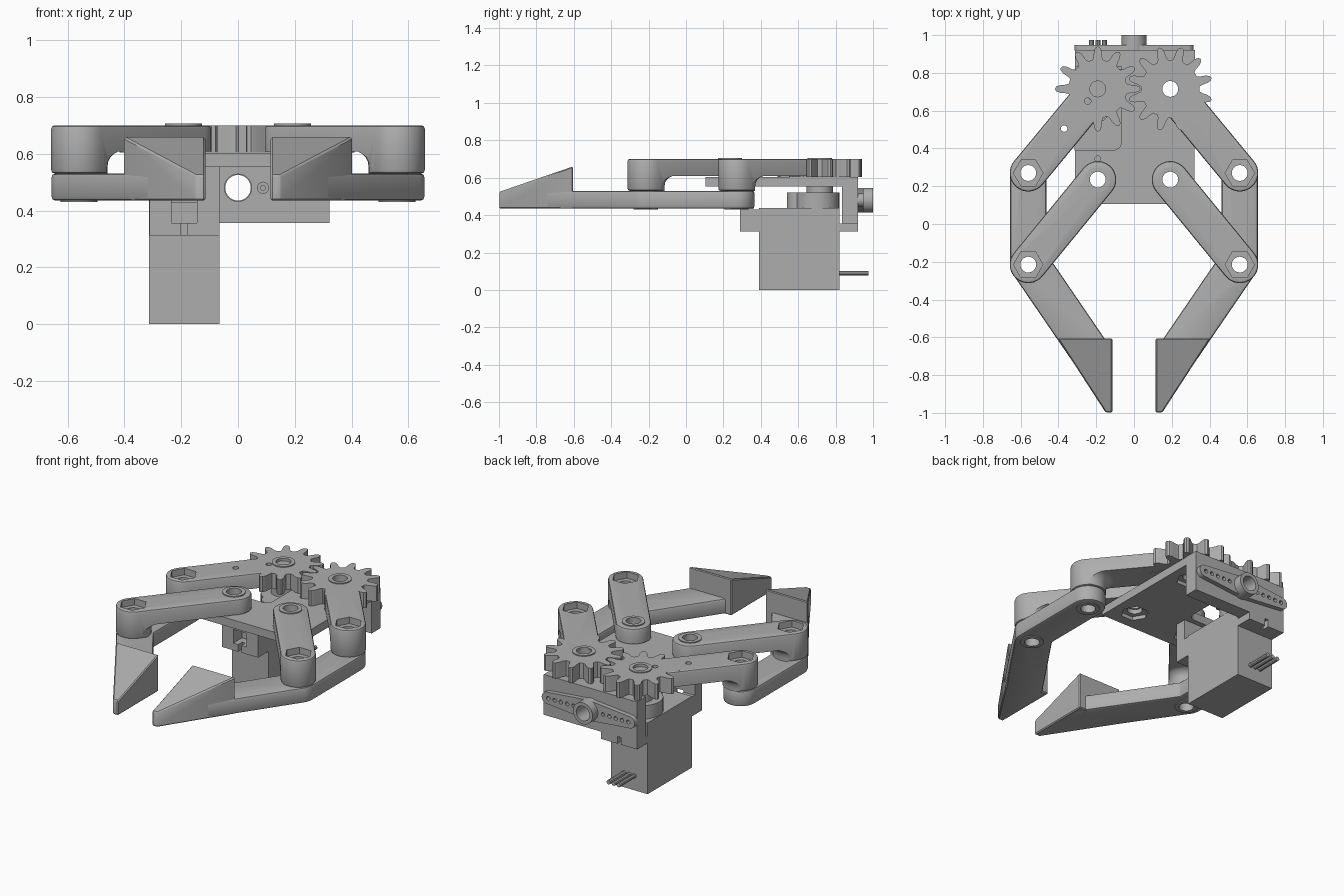
import bpy, bmesh, math
from mathutils import Vector, Matrix

if "Cube" in bpy.data.objects:
    bpy.data.objects.remove(bpy.data.objects["Cube"])

grey = bpy.data.materials.new("plain_grey")
grey.diffuse_color = (0.42, 0.42, 0.42, 1)
grey.use_nodes = True
grey.node_tree.nodes["Principled BSDF"].inputs["Base Color"].default_value = grey.diffuse_color


def make(name, bm):
    bmesh.ops.recalc_face_normals(bm, faces=bm.faces)
    me = bpy.data.meshes.new(name)
    bm.to_mesh(me)
    bm.free()
    ob = bpy.data.objects.new(name, me)
    bpy.context.collection.objects.link(ob)
    me.materials.append(grey)
    return ob


def apply(ob, mod):
    with bpy.context.temp_override(object=ob, active_object=ob, selected_objects=[ob]):
        bpy.ops.object.modifier_apply(modifier=mod.name)


def boolean(ob, tools, op='DIFFERENCE'):
    for t in tools:
        m = ob.modifiers.new("bool", 'BOOLEAN')
        m.operation, m.solver, m.object = op, 'EXACT', t
        apply(ob, m)
        bpy.data.objects.remove(t)
    return ob


def bevel(ob, w, seg=2):
    m = ob.modifiers.new("bevel", 'BEVEL')
    m.width, m.segments, m.limit_method, m.angle_limit = w, seg, 'ANGLE', math.radians(50)
    apply(ob, m)
    return ob


def prism(name, pts, z0, z1):
    bm = bmesh.new()
    lo = [bm.verts.new((x, y, z0)) for x, y in pts]
    # the top height may be a number or a rule in x, y
    hi = [bm.verts.new((x, y, z1(x, y) if callable(z1) else z1)) for x, y in pts]
    bm.faces.new(lo)
    bm.faces.new(hi)
    n = len(pts)
    for i in range(n):
        j = (i + 1) % n
        bm.faces.new((lo[i], lo[j], hi[j], hi[i]))
    return make(name, bm)


def box(name, x0, x1, y0, y1, z0, z1):
    return prism(name, [(x0, y0), (x1, y0), (x1, y1), (x0, y1)], z0, z1)


def arc(c, r, a0, a1, n=16):
    return [(c[0] + r * math.cos(math.radians(a0 + (a1 - a0) * i / n)),
             c[1] + r * math.sin(math.radians(a0 + (a1 - a0) * i / n))) for i in range(n + 1)]


def cyl(name, c, r, z0, z1, n=32):
    return prism(name, arc(c, r, 0, 360, n)[:-1], z0, z1)


def cyl_y(name, x, z, r, y0, y1, n=32):
    ob = cyl(name, (0, 0), r, -y1, -y0, n)
    ob.data.transform(Matrix.Translation((x, 0, z)) @ Matrix.Rotation(math.pi / 2, 4, 'X'))
    return ob


def ring(name, c, r, hole, z0, z1):
    return boolean(cyl(name, c, r, z0, z1), [cyl("cut", c, hole, z0 - .1, z1 + .1)])


def mirrored(ob, name):
    me = ob.data.copy()
    me.transform(Matrix.Scale(-1, 4, (1, 0, 0)))
    me.flip_normals()
    new = bpy.data.objects.new(name, me)
    bpy.context.collection.objects.link(new)
    return new


def gear_outline(c, offset, teeth=12):
    step, pts = 360 / teeth, []
    for i in range(teeth):
        for da, r in ((-10.5, .155), (-7.5, .172), (-5.8, .2), (-3.2, .22), (0, .226),
                      (3.2, .22), (5.8, .2), (7.5, .172), (10.5, .155)):
            a = math.radians(offset + i * step + da)
            pts.append((c[0] + r * math.cos(a), c[1] + r * math.sin(a)))
    return pts


GEAR, ELBOW, PIVOT, KNUCKLE = (-.192, .715), (-.56, .27), (-.192, .235), (-.56, -.215)
BOLT, R = .042, .098
Z_LINK, Z_TOP, Z_LOW, Z_FINGER = .608, .70, .435, .53


def link(name, a, b):
    """Flat bar from pivot a to a deep boss at b, with a rounded arch beneath."""
    d = Vector(b) - Vector(a)
    ang = math.degrees(math.atan2(d.y, d.x))
    body = prism(name, arc(b, R, ang - 90, ang + 90) + arc(a, R, ang + 90, ang + 270),
                 Z_FINGER, Z_TOP)
    bevel(body, .012)
    arch = box("arch", -.2, d.length + .3, -.2, .2, .4, Z_LINK)
    arch.data.transform(Matrix.Translation((a[0], a[1], 0)) @ Matrix.Rotation(math.radians(ang), 4, 'Z'))
    # stacked profile flares the boss into the bar
    bm = bmesh.new()
    prof = [(.1, .35), (.1, .55)] + [(.155 - .055 * math.cos(t * math.pi / 10),
            .555 + .055 * math.sin(t * math.pi / 10)) for t in range(1, 6)] + [(.155, .7)]
    rings = [[bm.verts.new((x, y, z)) for x, y in arc(b, r, 0, 360, 40)[:-1]] for r, z in prof]
    for lo, hi in zip(rings, rings[1:]):
        for i in range(40):
            j = (i + 1) % 40
            bm.faces.new((lo[i], lo[j], hi[j], hi[i]))
    bm.faces.new(rings[0])
    bm.faces.new(rings[-1])
    boolean(arch, [make("flare", bm)])
    return boolean(body, [arch])


def drill(ob, *centres, r=BOLT):
    return boolean(ob, [cyl("drill", c, r, .3, .9, 24) for c in centres])


def nut_pocket(ob, c, z0, z1):
    return boolean(ob, [cyl("nut", c, .078, z0, z1, 6)])


# Geared links, left and right; the right gear is turned half a tooth
for side, offset in (("left", 0), ("right", 15)):
    ob = link(side + "_gear_link", GEAR, ELBOW)
    boolean(ob, [prism("gear", gear_outline(GEAR, offset), Z_LINK - .003, Z_TOP)], 'UNION')
    drill(ob, GEAR, ELBOW)
    nut_pocket(ob, ELBOW, .66, .8)
    if side == "left":
        drill(ob, (-.245, .65), (-.37, .505), r=.017)
    else:
        mirrored(ob, "right_gear_link_arm")
        bpy.data.objects.remove(ob)

# Idle links
idle = link("left_idle_link", PIVOT, KNUCKLE)
drill(idle, PIVOT, KNUCKLE)
nut_pocket(idle, KNUCKLE, .66, .8)
mirrored(idle, "right_idle_link")

# Raised washers on the pivots
washer = ring("left_pivot_washer", PIVOT, .065, BOLT, .695, .706)
mirrored(washer, "right_pivot_washer")
mirrored(ring("left_gear_washer", GEAR, .065, BOLT, .695, .706), "right_gear_washer")

# Fingers with wedge tips
outline = (arc(ELBOW, .096, 0, 180) + arc(KNUCKLE, .096, 180, 214, 5)
           + [(-.15, -.985), (-.125, -.985), (-.125, -.64), (-.16, -.6), (-.464, -.155)])
finger = bevel(prism("left_finger", outline, Z_LOW, Z_FINGER), .016)
drill(finger, ELBOW, KNUCKLE)
mirrored(finger, "right_finger")
tip = prism("left_finger_tip", [(-.405, -.605), (-.115, -.605), (-.115, -.998), (-.15, -.998)],
            Z_LOW, lambda x, y: .66 + (y + .605) * .345)
bevel(tip, .006, 1)
mirrored(tip, "right_finger_tip")
for n, c in (("elbow", ELBOW), ("knuckle", KNUCKLE)):
    w = ring("left_" + n + "_washer", c, .065, BOLT, .43, .44)
    mirrored(w, "right_" + n + "_washer")

# Base plate with a notch for the motor
plate = prism("base_plate", [(-.312, .105), (.32, .105), (.32, .92), (-.066, .92)]
              + arc((-.11, .435), .044, 0, -90, 6) + [(-.312, .391)], .553, .603)
drill(plate, PIVOT, (-PIVOT[0], PIVOT[1]), (-GEAR[0], GEAR[1]))
drill(plate, (-.192, .345), r=.015)
for c in (PIVOT, (-PIVOT[0], PIVOT[1]), (-GEAR[0], GEAR[1])):
    nut_pocket(plate, c, .4, .575)

# Rear wall with shaft and screw holes
wall = box("rear_wall", -.312, .322, .835, .92, .356, .603)
boolean(wall, [cyl_y("cut", 0, .48, .048, .7, 1)]
        + [cyl_y("cut", x, .48, .02, .8, .88, 16) for x in (-.088, .088)])
for x in (-.088, .088):
    cyl_y("wall_screw", x, .48, .01, .838, .9, 12)

# Front motor bracket hanging from the plate
bracket = box("motor_bracket", -.312, -.066, .29, .36, .356, .56)
boolean(bracket, [box("cut", -.235, -.145, .2, .5, .3, .44)])
foot = box("bracket_foot", -.312, -.066, .355, .39, .356, .43)
boolean(foot, [box("cut", -.235, -.145, .2, .375, .3, .44)])

# Motor: body, mounting tab, gearbox, shaft, pins
box("motor_body", -.314, -.066, .39, .82, 0, .437)
tab = box("motor_tab", -.312, -.066, .29, .92, .312, .356)
boolean(tab, [box("cut", -.202, -.18, y, y + .05, .2, .5) for y in (.28, .88)])
cyl("motor_gearbox", (-.19, .7), .12, .43, .52)
cyl("motor_gearbox_small", (-.19, .595), .055, .43, .52)
cyl("motor_shaft_collar", (-.192, .715), .07, .515, .606)
cyl("motor_shaft", GEAR, .043, .6, .69)
for i in (-1, 0, 1):
    cyl_y("motor_pin", -.19 + i * .034, .09, .013, .81, .975, 10)

# Rear horn: tapered bar with small holes and a hub
bar = prism("horn_bar", arc((.28, 0), .036, -80, 80, 10) + [(0, .062)]
            + arc((-.28, 0), .036, 100, 260, 10) + [(0, -.062)], -.948, -.918)
bar.data.transform(Matrix.Translation((0, 0, .48)) @ Matrix.Rotation(math.pi / 2, 4, 'X'))
boolean(bar, [cyl_y("cut", s * (.1 + .043 * i), .48, .012, .9, 1, 12)
              for s in (-1, 1) for i in range(5)] + [cyl_y("cut", 0, .48, .045, .8, 1.1)])
boolean(cyl_y("horn_hub", 0, .48, .066, .92, 1), [cyl_y("cut", 0, .48, .045, .8, 1.1)])

# Smooth round walls while keeping sharp edges
for ob in bpy.context.scene.objects:
    ob.select_set(True)
    bpy.context.view_layer.objects.active = ob
bpy.ops.object.shade_smooth_by_angle(angle=math.radians(30))
